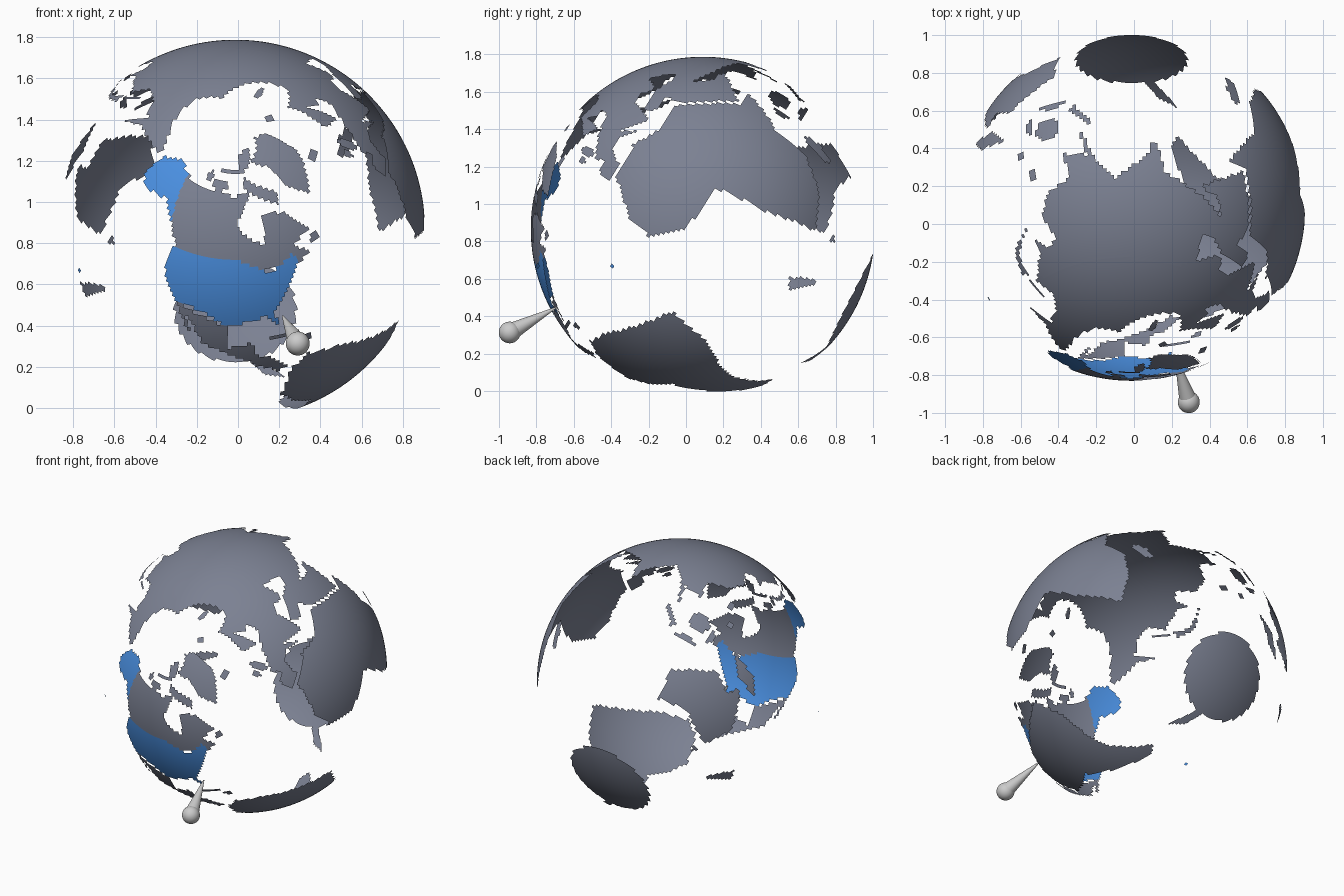
import bpy, bmesh, math
from mathutils import Vector

if "Cube" in bpy.data.objects:
    bpy.data.objects.remove(bpy.data.objects["Cube"])

R, C = 0.92, Vector((-0.013, 0.09, 0.867))     # globe radius and centre
LON0, LAT0 = -95.0, math.radians(58)           # point of the globe facing front
STEP = 1.25                                    # size of a surface cell in degrees
NI, NJ = round(360 / STEP), round(180 / STEP)
taken = set()


def material(name, rgb):
    m = bpy.data.materials.new(name)
    m.diffuse_color = (*rgb, 1)
    m.use_nodes = True
    m.node_tree.nodes["Principled BSDF"].inputs["Base Color"].default_value = m.diffuse_color
    return m


SLATE = material("slate", (0.20, 0.22, 0.29))
BLUE = material("blue", (0.07, 0.28, 0.76))


def on_globe(lon, lat):
    a, b = math.radians(lon - LON0), math.radians(lat)
    e, n, f = math.cos(b) * math.sin(a), math.sin(b), math.cos(b) * math.cos(a)
    s, c = math.sin(LAT0), math.cos(LAT0)
    return C + R * Vector((e, -(n * s + f * c), n * c - f * s))


def inside(x, y, pts):
    hit = False
    for (x1, y1), (x2, y2) in zip(pts, pts[1:] + pts[:1]):
        if (y1 > y) != (y2 > y) and x < (x2 - x1) * (y - y1) / (y2 - y1) + x1:
            hit = not hit
    return hit


def oval(lon, lat, w, h):
    """Outline of a simple island."""
    return [(lon + w * math.cos(k * math.tau / 12), lat + h * math.sin(k * math.tau / 12)) for k in range(12)]


def land(name, *outlines, mat=SLATE):
    """Fill lon/lat outlines with stepped cells of the globe surface."""
    bm, cache = bmesh.new(), {}

    def vert(i, j):
        k = (0 if j in (0, NJ) else i % NI, j)
        if k not in cache:
            cache[k] = bm.verts.new(on_globe(k[0] * STEP - 180, j * STEP - 90))
        return cache[k]

    for pts in outlines:
        xs, ys = [p[0] for p in pts], [p[1] for p in pts]
        for j in range(max(0, int((min(ys) + 90) / STEP)), min(NJ, int((max(ys) + 90) / STEP) + 1)):
            for i in range(int((min(xs) + 180) / STEP), int((max(xs) + 180) / STEP) + 1):
                key = (i % NI, j)
                if key in taken or not inside((i + .5) * STEP - 180, (j + .5) * STEP - 90, pts):
                    continue
                taken.add(key)
                quad = [vert(i, j), vert(i + 1, j), vert(i + 1, j + 1), vert(i, j + 1)]
                bm.faces.new(list(dict.fromkeys(quad))).smooth = True
    me = bpy.data.meshes.new(name)
    bm.to_mesh(me)
    bm.free()
    me.materials.append(mat)
    bpy.context.collection.objects.link(bpy.data.objects.new(name, me))


# Highlighted country: mainland, northwest part, mid-ocean island
land("highlighted_country",
     [(-124.5, 49.2), (-95, 49.2), (-80, 43.5), (-69, 47.3), (-67, 45), (-75.5, 37), (-81, 31), (-80, 25.5),
      (-84, 29.7), (-97.5, 27), (-107, 31.5), (-118, 33), (-124.5, 41)],
     [(-141, 70), (-156, 71.4), (-167, 67), (-165, 60), (-157, 57), (-141, 60), (-131, 55)],
     oval(-155.6, 19.4, 1, 1), mat=BLUE)

# Northern country, arctic islands
land("northern_country",
     [(-141, 60), (-141, 69.5), (-95, 68), (-82, 69.5), (-94, 60), (-92, 57), (-80, 52), (-78, 62), (-64, 60),
      (-56, 52), (-67, 49.5), (-61, 46), (-66, 43.8), (-84, 45), (-123, 48.5), (-131, 55)],
     oval(-56, 48.5, 2.5, 1.5))
land("arctic_islands",
     [(-65, 62.5), (-89, 71), (-86, 73.7), (-62, 66.5)], [(-90, 76.5), (-78, 76.5), (-62, 82.5), (-90, 81.5)],
     oval(-109, 71, 8, 1.8), oval(-121, 73, 3.5, 1.5), oval(-98, 75.4, 16, 0.7))
land("greenland",
     [(-44, 60), (-22, 70.3), (-12, 81.5), (-32, 83.5), (-72, 78), (-55, 74), (-53, 66)], oval(-19, 65, 5, 1.4))

# Central and South America
land("central_america",
     [(-117, 32.7), (-97, 27), (-97, 19), (-90, 21), (-88, 16), (-83.3, 14), (-78, 8.5), (-82, 8), (-95, 16),
      (-105.5, 20), (-113, 31), (-110, 23)], oval(-79, 21.8, 5, 1), oval(-71.5, 18.8, 3, 0.8))
land("south_america",
     [(-77.5, 8), (-72, 12), (-60, 9), (-35, -6), (-40, -21), (-57, -36), (-68, -54), (-74, -51), (-70.5, -18.5),
      (-76, -14), (-81, -5)])

land("africa",
     [(-6, 35.8), (10, 37), (20, 31), (32.5, 31), (43, 11.5), (51, 11.8), (40, -4), (40, -16), (33, -27),
      (19, -34.5), (12, -16), (9, 4.3), (-7.5, 4.4), (-17, 14), (-16, 23)], oval(47, -19, 2.5, 6.5))

# Europe: mainland, northern peninsula, islands
land("europe",
     [(-9, 37), (-1, 37.5), (4, 43.5), (10, 44), (16, 38.5), (14, 45), (22, 37), (28, 42), (31, 46), (38, 46),
      (41, 41.5), (60, 50), (60, 68.5), (36, 65), (22, 55), (9, 54), (-4, 48), (-1.5, 43.5), (-9, 43)],
     [(30, 60), (41, 66.5), (26, 71), (5, 61.5), (13, 55.5), (23, 65.8), (22, 60.5)],
     oval(-2.5, 54, 2.6, 3.8), oval(-8, 53.3, 2, 1.6), oval(18, 78.7, 6, 1.4), oval(58, 74, 4, 2.5))

# Asia in three parts, then its islands
land("north_asia",
     [(60, 50), (60, 68.5), (81, 73), (104, 77.6), (128, 73), (180, 69), (190, 66.2), (163, 60), (157, 51),
      (158, 61), (143, 59.3), (136, 54.7), (140, 48)], oval(142.8, 50, 0.8, 4))
land("south_asia",
     [(52, 50), (140, 49), (128, 40), (129, 35.5), (124, 39.8), (118, 39), (122, 30), (116, 23), (107, 20),
      (109, 11.5), (100.5, 13.4), (103.5, 1.5), (97, 16), (91, 22.5), (80, 15), (77.5, 8), (73, 20), (57, 26),
      (36, 36.5), (27, 37), (28, 41), (41, 41.6), (49, 37.5), (54, 37)])
land("west_asia", [(48, 31), (51, 25), (59.5, 22.5), (44, 12.7), (35, 28), (36, 37)])
land("asian_islands",
     [(130, 31.5), (140, 38), (142, 45), (145, 43), (140.5, 35.5)], [(95.5, 5.5), (106, -4), (104.5, -6)],
     oval(114, 1, 4.5, 4), oval(112, -7.6, 7, 0.8), oval(121, -2, 1.4, 3), oval(121.3, 16, 1.3, 2.4),
     oval(125, 7.5, 1.5, 1.8))

# Oceania
land("oceania",
     [(114, -22), (131, -12), (140, -17), (142.5, -11), (153, -26), (149, -38), (139, -36), (130, -32), (115, -34.5)],
     [(131, -0.8), (145, -4.2), (150.5, -10.4), (138, -8)], [(173, -35), (178, -38), (169, -47), (167, -46)],
     oval(146.7, -42, 1.6, 1.3))

# Southern continent: off-centre cap with a peninsula
coast = [(a, -72 + 5.5 * math.cos(math.radians(a - 85))) for a in range(-180, 181, 10)]
land("southern_continent", [(-180, -90)] + coast + [(180, -90)], [(-75, -77), (-68, -69), (-58, -63.5), (-62, -77)])

# Marker pin standing on the surface
ball = Vector((0.29, -0.943, 0.313))
axis = (ball - C).normalized()
tip = C + axis * R
bpy.ops.mesh.primitive_cone_add(vertices=32, radius1=0.004, radius2=0.046, depth=(ball - tip).length - 0.02,
                                location=(tip + ball - axis * 0.02) / 2,
                                rotation=axis.to_track_quat('Z', 'Y').to_euler())
bpy.context.object.name = "pin_shaft"
bpy.ops.object.shade_smooth_by_angle()
bpy.ops.mesh.primitive_uv_sphere_add(segments=32, ring_count=16, radius=0.058, location=ball)
bpy.context.object.name = "pin_head"
bpy.ops.object.shade_smooth()
